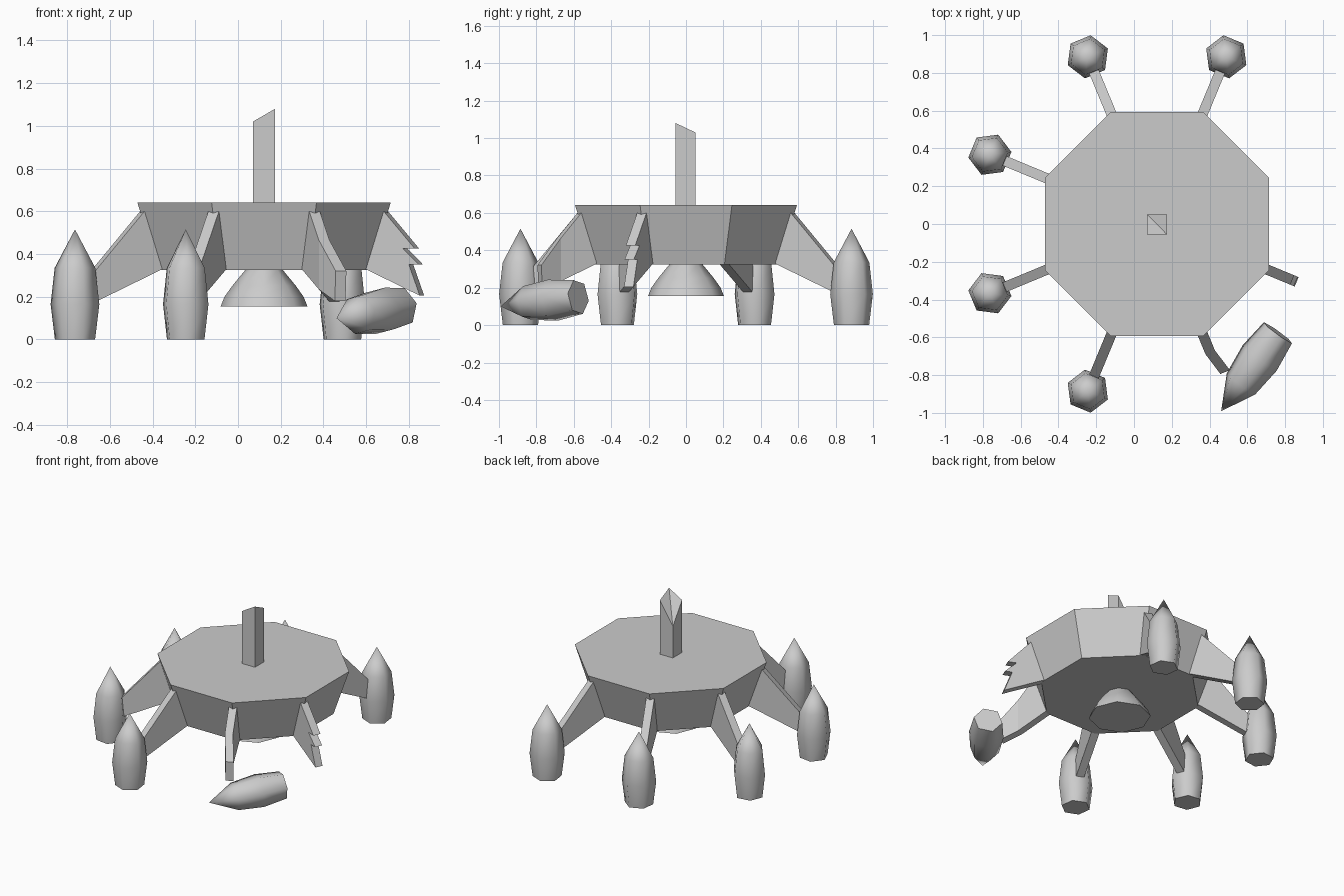
import bpy, bmesh
from math import sin, cos, pi, radians
from mathutils import Matrix, Vector

if "Cube" in bpy.data.objects:
    bpy.data.objects.remove(bpy.data.objects["Cube"])

CX = 0.122          # centre of the saucer body
FOOT_R = 0.958      # distance of the pods from it
HUB = Matrix.Translation((CX, 0, 0))


def finish(bm, name, matrix, smooth=None):
    bmesh.ops.recalc_face_normals(bm, faces=bm.faces[:])
    me = bpy.data.meshes.new(name)
    bm.to_mesh(me)
    bm.free()
    ob = bpy.data.objects.new(name, me)
    bpy.context.collection.objects.link(ob)
    ob.matrix_world = matrix
    if smooth:
        bpy.ops.object.select_all(action='DESELECT')
        ob.select_set(True)
        bpy.context.view_layer.objects.active = ob
        bpy.ops.object.shade_smooth_by_angle(angle=radians(smooth))
    return ob


def lathe(name, profile, sides, turn, matrix, smooth=None):
    """Closed solid from (radius, z) rings; radius 0 makes a tip."""
    bm = bmesh.new()
    rings = []
    for r, z in profile:
        n = sides if r else 1
        rings.append([bm.verts.new((r * cos(turn + 2 * pi * i / sides),
                                    r * sin(turn + 2 * pi * i / sides), z)) for i in range(n)])
    for a, b in zip(rings, rings[1:]):
        for i in range(sides):
            j = (i + 1) % sides
            if len(b) == 1:
                bm.faces.new((a[i], a[j], b[0]))
            else:
                bm.faces.new((a[i], a[j], b[j], b[i]))
    for ring in (rings[0], rings[-1]):
        if len(ring) > 1:
            bm.faces.new(ring)
    return finish(bm, name, matrix, smooth)


def strut(name, outer, angle, bend=None):
    """Radial plate; outer lists the (radius, z) points of its far end, top to bottom."""
    outline = [(0.5, 0.34), (0.57, 0.59), (0.617, 0.60)] + outer + [(0.535, 0.325)]
    bm = bmesh.new()
    face = bm.faces.new([bm.verts.new((r, -0.027, z)) for r, z in outline])
    new = bmesh.ops.extrude_face_region(bm, geom=[face])['geom']
    bmesh.ops.translate(bm, vec=(0, 0.054, 0),
                        verts=[v for v in new if isinstance(v, bmesh.types.BMVert)])
    if bend:
        start, slope = bend
        bmesh.ops.bisect_plane(bm, geom=bm.verts[:] + bm.edges[:] + bm.faces[:],
                               plane_co=(start, 0, 0), plane_no=(1, 0, 0))
        for v in bm.verts:
            v.co.y += max(0, v.co.x - start) * slope
    return finish(bm, name, HUB @ Matrix.Rotation(angle, 4, 'Z'))


# saucer body
lathe("saucer_body", [(0.537, 0.325), (0.642, 0.642)], 8, pi / 8, HUB)

# dome under the body
lathe("underside_dome", [(0.203, 0.155), (0.185, 0.2), (0.148, 0.252), (0.088, 0.325)],
      8, 0, HUB, 50)

# mast with a snapped-off top
bm = bmesh.new()
corners = [(0.07, -0.055, 1.02), (0.174, -0.055, 1.08), (0.174, 0.05, 1.03), (0.07, 0.05, 0.87)]
low = [bm.verts.new((x, y, 0.63)) for x, y, z in corners]
top = [bm.verts.new(c) for c in corners]
bm.faces.new(low)
for i in range(4):
    j = (i + 1) % 4
    bm.faces.new((low[i], low[j], top[j], top[i]))
bm.faces.new((top[0], top[1], top[3]))
bm.faces.new((top[1], top[2], top[3]))
finish(bm, "broken_mast", Matrix())

# five standing pods with their struts
POD = [(0.095, 0), (0.115, 0.165), (0.096, 0.335), (0, 0.515)]
for k in range(1, 6):
    a = radians(22.5 + 45 * k)
    place = HUB @ Matrix.Rotation(a, 4, 'Z') @ Matrix.Translation((FOOT_R, 0, 0))
    lathe(f"landing_pod_{k}", POD, 6, pi / 6, place, 65)
    strut(f"strut_{k}", [(0.9, 0.283), (0.9, 0.16)], a)

# bent strut and torn strut
strut("bent_strut", [(0.862, 0.32), (0.855, 0.18)], radians(-67.5), bend=(0.735, 0.26))
strut("torn_strut", [(0.775, 0.425), (0.715, 0.425), (0.795, 0.35), (0.745, 0.35), (0.80, 0.205)],
      radians(-22.5))

# fallen pod lying on its side
base, tip = Vector((0.762, -0.576, 0.15)), Vector((0.462, -0.99, 0.10))
axis = (tip - base).normalized()
side = Vector((0, 0, 1)).cross(axis).normalized()
frame = Matrix((side, axis.cross(side), axis)).transposed().to_4x4()
lathe("fallen_pod", POD, 6, radians(12), Matrix.Translation(base) @ frame, 65)
